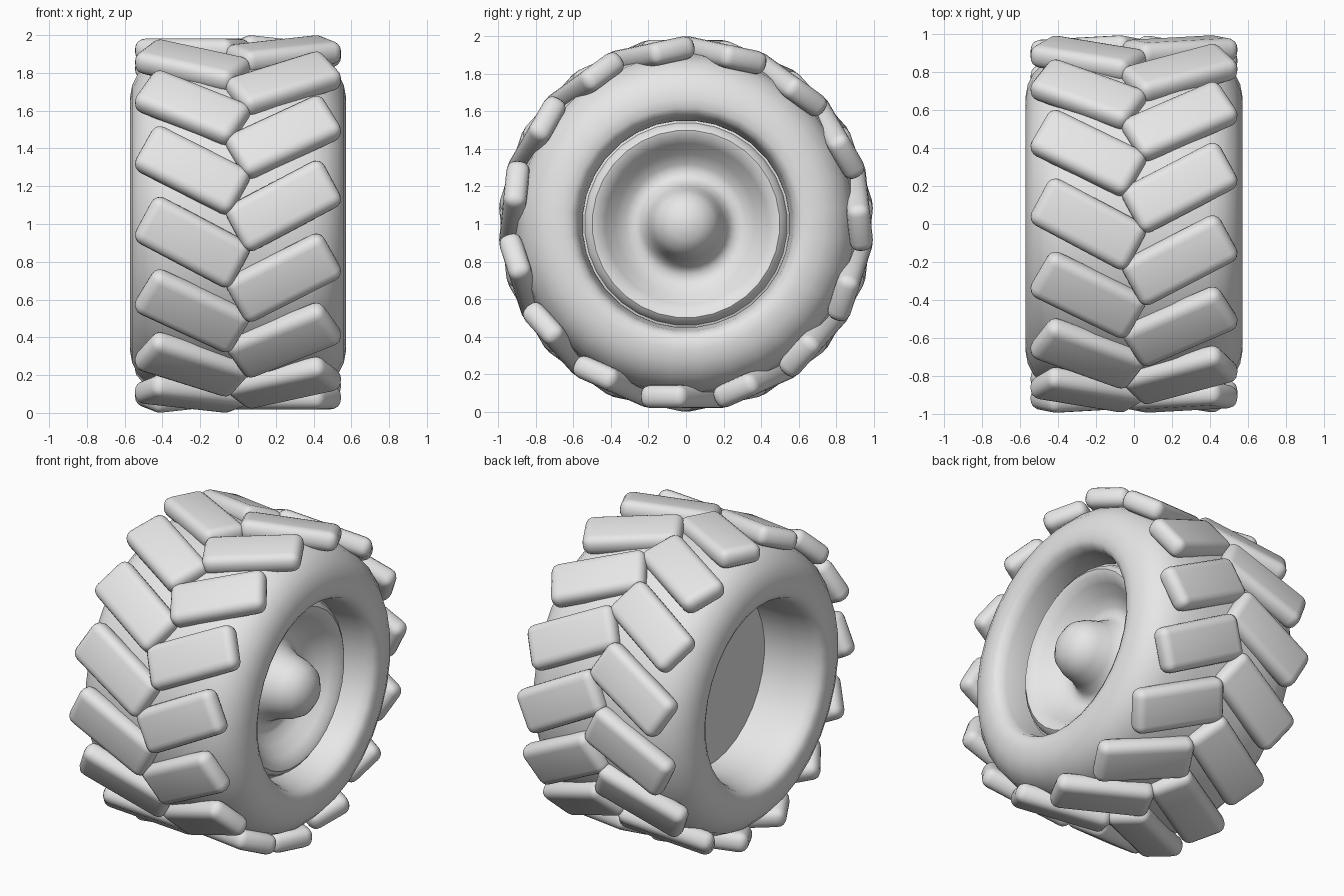
import bpy, bmesh, math
from mathutils import Matrix, Vector

if "Cube" in bpy.data.objects:
    bpy.data.objects.remove(bpy.data.objects["Cube"])

grey = bpy.data.materials.new("light_grey")
grey.diffuse_color = (0.8, 0.8, 0.8, 1)
grey.use_nodes = True
grey.node_tree.nodes["Principled BSDF"].inputs["Base Color"].default_value = grey.diffuse_color
CENTRE = Vector((0, 0, 1))


def finish(bm, name, angle):
    bmesh.ops.recalc_face_normals(bm, faces=bm.faces)
    mesh = bpy.data.meshes.new(name)
    bm.to_mesh(mesh)
    bm.free()
    ob = bpy.data.objects.new(name, mesh)
    bpy.context.collection.objects.link(ob)
    mesh.materials.append(grey)
    bpy.ops.object.select_all(action='DESELECT')
    ob.select_set(True)
    bpy.context.view_layer.objects.active = ob
    bpy.ops.object.shade_smooth_by_angle(angle=math.radians(angle))
    return ob


def lathe(name, profile, sides, closed, angle=40):
    """Spin (x, radius) points about the axle."""
    bm = bmesh.new()
    rings = []
    for x, r in profile:
        if r == 0:
            rings.append([bm.verts.new((x, 0, 1))] * sides)
            continue
        ring = []
        for i in range(sides):
            a = math.tau * (i + 0.5) / sides
            ring.append(bm.verts.new((x, r * math.cos(a), 1 + r * math.sin(a))))
        rings.append(ring)
    pairs = list(zip(rings, rings[1:]))
    if closed:
        pairs.append((rings[-1], rings[0]))
    for p, q in pairs:
        for i in range(sides):
            j = (i + 1) % sides
            bm.faces.new(list(dict.fromkeys((p[i], p[j], q[j], q[i]))))
    return finish(bm, name, angle)


# Tyre carcass with rounded shoulders and a slightly funnelled bore
half = [(0.20, 0.915), (0.38, 0.897), (0.47, 0.86), (0.53, 0.80),
        (0.56, 0.74), (0.573, 0.67), (0.568, 0.62), (0.55, 0.588),
        (0.50, 0.57), (0.38, 0.552)]
lathe("tyre", half + [(-x, r) for x, r in reversed(half)], 32, True, 60)

# Wheel disc: flat back, rounded lip, dished face and domed hub
lathe("wheel_disc", [
    (-0.175, 0), (-0.175, 0.56), (0.35, 0.555), (0.355, 0.54), (0.39, 0.527),
    (0.41, 0.50), (0.40, 0.465), (0.36, 0.43), (0.30, 0.375), (0.255, 0.32),
    (0.245, 0.27), (0.275, 0.23), (0.34, 0.20), (0.42, 0.18), (0.485, 0.147),
    (0.53, 0.085), (0.545, 0)], 32, False, 50)


def lugs(name, side, offset):
    """Ring of slanted, rounded tread blocks on one half of the tyre."""
    bm = bmesh.new()
    slant = math.radians(28)
    for k in range(15):
        a = math.radians(24 * k + offset)
        up = Vector((0, math.cos(a), math.sin(a)))
        tan = Vector((0, -math.sin(a), math.cos(a)))
        ax = Vector((side, 0, 0))
        long = ax * math.cos(slant) - tan * math.sin(slant)
        wide = ax * math.sin(slant) + tan * math.cos(slant)
        pos = CENTRE + ax * 0.241 + up * 0.919
        m = Matrix((long * 0.585, wide * 0.275, up * 0.124)).transposed().to_4x4()
        bmesh.ops.create_cube(bm, size=1, matrix=Matrix.Translation(pos) @ m)
    bmesh.ops.bevel(bm, geom=bm.edges[:], offset=0.053, segments=4,
                    profile=0.5, affect='EDGES')
    return finish(bm, name, 60)


lugs("right_tread_lugs", 1, 6)
lugs("left_tread_lugs", -1, 18)
